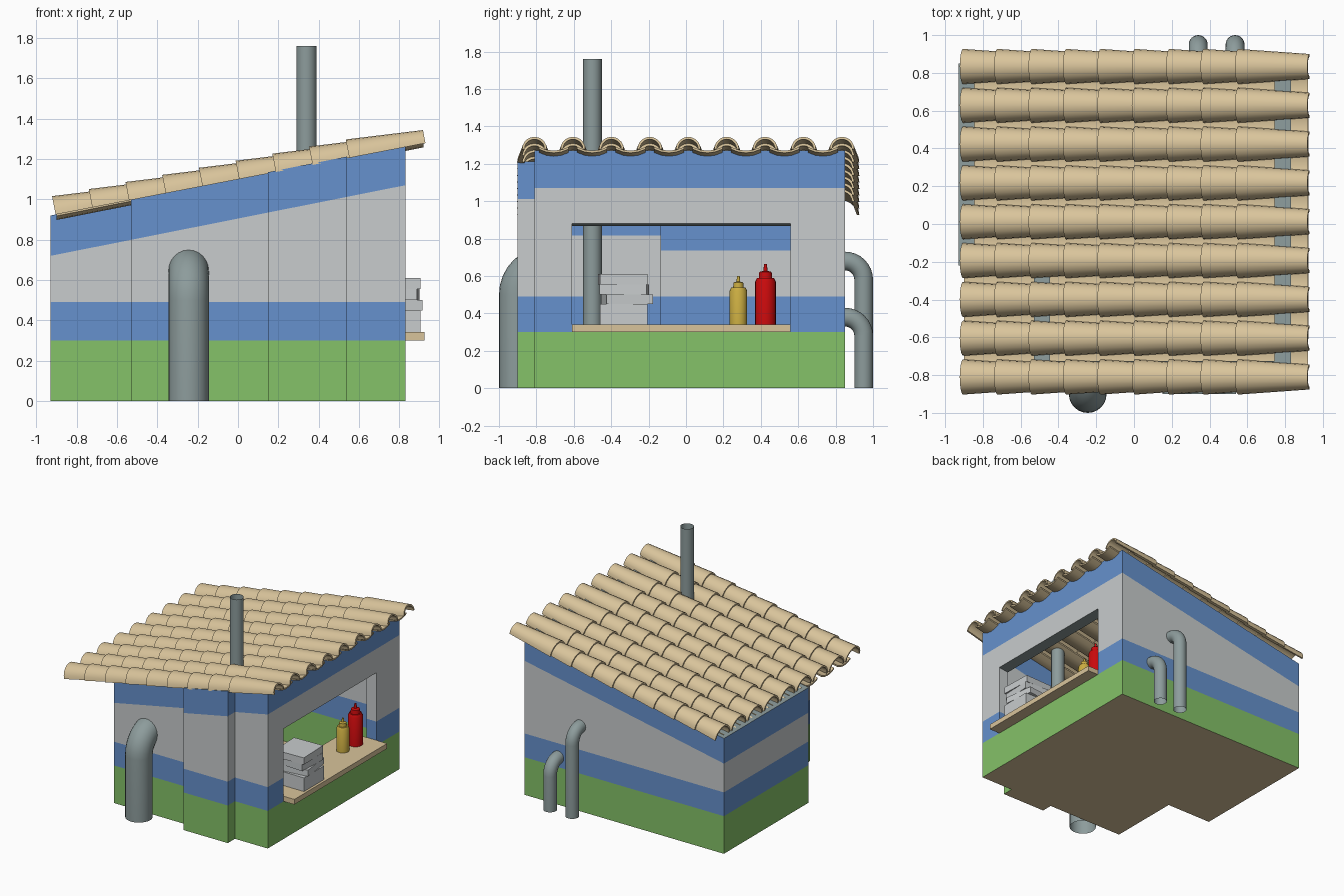
import bpy, bmesh, math
from mathutils import Vector, Matrix

if "Cube" in bpy.data.objects:
    bpy.data.objects.remove(bpy.data.objects["Cube"])


def material(name, r, g, b):
    lin = [((c / 255 + 0.055) / 1.055) ** 2.4 for c in (r, g, b)]
    m = bpy.data.materials.new(name)
    m.diffuse_color = (*lin, 1)
    m.use_nodes = True
    m.node_tree.nodes["Principled BSDF"].inputs["Base Color"].default_value = m.diffuse_color
    return m


GREEN = material("green paint", 133, 194, 104)
BLUE = material("blue paint", 102, 145, 205)
GREY = material("light grey", 200, 204, 205)
TAN = material("tan clay", 217, 196, 155)
PIPE = material("pipe grey", 141, 156, 156)
RED = material("red plastic", 203, 10, 12)
YELLOW = material("yellow plastic", 204, 174, 66)


def make(name, bm, mats, smooth=False):
    me = bpy.data.meshes.new(name)
    bm.to_mesh(me)
    bm.free()
    for m in mats:
        me.materials.append(m)
    ob = bpy.data.objects.new(name, me)
    bpy.context.collection.objects.link(ob)
    if smooth:
        bpy.ops.object.select_all(action='DESELECT')
        ob.select_set(True)
        bpy.context.view_layer.objects.active = ob
        bpy.ops.object.shade_smooth_by_angle(angle=math.radians(40))
    return ob


def skin(bm, rings, closed=True):
    """Join successive rings of points with quads."""
    vs = [[bm.verts.new(p) for p in r] for r in rings]
    n = len(vs[0])
    for a, b in zip(vs, vs[1:]):
        for i in range(n if closed else n - 1):
            j = (i + 1) % n
            bm.faces.new((a[i], a[j], b[j], b[i]))
    return vs


def box(name, x0, x1, y0, y1, z0, z1, mat, turn=0):
    bm = bmesh.new()
    bmesh.ops.create_cube(bm, size=1)
    bm.transform(Matrix.Translation(((x0 + x1) / 2, (y0 + y1) / 2, (z0 + z1) / 2))
                 @ Matrix.Rotation(math.radians(turn), 4, 'Z')
                 @ Matrix.Diagonal((x1 - x0, y1 - y0, z1 - z0, 1)))
    return make(name, bm, [mat])


# --- walls: footprint rings stacked in painted bands, roof line rising along x
def roof_z(x):
    return 0.92 + 0.199 * (x + 0.93)


def levels(x):
    stripe = roof_z(x) - 0.2
    return [0, 0.30, 0.34, 0.49, 0.49 + 0.672 * (stripe - 0.49), stripe, roof_z(x)]


outer = [(-.53, -.81), (.15, -.81), (.15, -.9), (.54, -.9), (.54, -.81), (.83, -.81),
         (.83, -.61), (.83, .56), (.83, .85), (-.93, .85), (-.93, -.22), (-.53, -.22)]
inner = [(-.445, -.725), (.15, -.725), (.2, -.725), (.5, -.725), (.54, -.725), (.745, -.725),
         (.745, -.61), (.745, .56), (.745, .765), (-.845, .765), (-.845, -.135), (-.445, -.135)]
band = [0, 1, 1, 2, 2, 1]
WINDOW = 6
bm = bmesh.new()
O = [[bm.verts.new((x, y, z)) for z in levels(x)] for x, y in outer]
I = [[bm.verts.new((x, y, z)) for z in levels(x)] for x, y in inner]
n = len(outer)


def face(mat, *vs):
    bm.faces.new(vs).material_index = mat


for i in range(n):
    j = (i + 1) % n
    for k, m in enumerate(band):
        if i == WINDOW and k in (2, 3):
            continue
        face(m, O[i][k], O[j][k], O[j][k + 1], O[i][k + 1])
        face(m, I[j][k], I[i][k], I[i][k + 1], I[j][k + 1])
    face(4, O[i][6], O[j][6], I[j][6], I[i][6])            # wall top
a, b = WINDOW, WINDOW + 1
for k in (2, 3):                                            # window jambs
    face(band[k], O[a][k], O[a][k + 1], I[a][k + 1], I[a][k])
    face(band[k], O[b][k], I[b][k], I[b][k + 1], O[b][k + 1])
face(4, O[a][4], O[b][4], I[b][4], I[a][4])                 # lintel underside
face(3, *[O[i][0] for i in reversed(range(n))])             # floor
make("walls", bm, [GREEN, BLUE, GREY, TAN, PIPE])

# --- serving counter
box("counter", 0.56, 0.925, -0.61, 0.56, 0.30, 0.341, TAN)

# --- roof: tapered half-round cover tiles in overlapping rows, troughs between
SLOPE = math.atan(0.193)
along = Vector((math.cos(SLOPE), 0, math.sin(SLOPE)))
up = Vector((-math.sin(SLOPE), 0, math.cos(SLOPE)))
side = Vector((0, 1, 0))
row_y = [-0.81 + 0.2055 * r for r in range(9)]
SEG = 10


def tile_ring(center, r, thick=0.013):
    angles = [math.pi * s / SEG for s in range(SEG + 1)]
    arc = [(r, t) for t in angles] + [(r - thick, t) for t in reversed(angles)]
    return [center + side * (q * math.cos(t)) + up * (q * math.sin(t)) for q, t in arc]


bm = bmesh.new()
for y in row_y:
    for k in range(9):
        start = Vector((-0.905, y, 0.925)) + along * (0.1855 * k)
        end = start + along * 0.385
        p, q = tile_ring(start, 0.093), tile_ring(end, 0.066)
        skin(bm, [p, q, p])
bmesh.ops.remove_doubles(bm, verts=bm.verts, dist=1e-6)
bm.free()

bm = bmesh.new()
for y in row_y:
    for k in range(9):
        start = Vector((-0.905, y, 0.925)) + along * (0.1855 * k)
        vs = skin(bm, [tile_ring(start, 0.093), tile_ring(start + along * 0.385, 0.066)])
        for ring in vs:                                     # rims at both ends
            m = len(ring)
            for s in range(SEG):
                bm.faces.new((ring[s], ring[s + 1], ring[m - 2 - s], ring[m - 1 - s]))
bmesh.ops.recalc_face_normals(bm, faces=bm.faces)
make("roof_cover_tiles", bm, [TAN], True)

bm = bmesh.new()
for y in row_y[:-1]:
    prof = [(w * 0.08, 0.02 * w * w) for w in (-1, -0.5, 0, 0.5, 1)]
    prof += [(v, h - 0.012) for v, h in reversed(prof)]
    rings = [[Vector((x, y + 0.103 + v, z + h)) for v, h in prof]
             for x, z in ((-0.9, 0.91), (0.92, 1.27))]
    for ring in skin(bm, rings):
        for s in range(4):
            bm.faces.new((ring[s], ring[s + 1], ring[8 - s], ring[9 - s]))
bmesh.ops.recalc_face_normals(bm, faces=bm.faces)
make("roof_trough_tiles", bm, [TAN], True)


# --- pipes: round section swept along a path in the y-z plane, open ends
def pipe(name, x, r, path, sides=24):
    bm = bmesh.new()
    rings = []
    for y, z, tilt in path:
        d = Vector((0, math.cos(tilt), math.sin(tilt)))     # across the pipe
        rings.append([Vector((x, y, z)) + d * (r * math.cos(t)) + Vector((r * math.sin(t), 0, 0))
                      for t in (2 * math.pi * s / sides for s in range(sides))])
    skin(bm, rings)
    bmesh.ops.recalc_face_normals(bm, faces=bm.faces)
    make(name, bm, [PIPE], True)


def elbow(name, x, r, bend, y, z, sign):
    """Rises at y, then bends at height z towards the wall (sign = outward y)."""
    path = [(y, 0, 0)]
    for s in range(9):
        t = math.pi / 2 * s / 8
        path.append((y - sign * bend * (1 - math.cos(t)), z + bend * math.sin(t), sign * t))
    pipe(name, x, r, path)


elbow("front_pipe", -0.245, 0.10, 0.16, -0.90, 0.50, -1)
elbow("back_pipe_tall", 0.34, 0.05, 0.10, 0.95, 0.58, 1)
elbow("back_pipe_short", 0.535, 0.05, 0.10, 0.95, 0.28, 1)
pipe("chimney", 0.34, 0.05, [(-0.5, 0.01, 0), (-0.5, 1.76, 0)])

# --- stack of boxes on the counter
stack = [(0.65, 0.905, -0.46, -0.205, 0.341, 0.45, 0), (0.65, 0.90, -0.44, -0.19, 0.45, 0.50, 7),
         (0.64, 0.895, -0.455, -0.205, 0.50, 0.555, -3), (0.65, 0.90, -0.465, -0.21, 0.555, 0.61, 2)]
for i, (*dims, turn) in enumerate(stack):
    box(f"carton_{i + 1}", *dims, GREY, turn)


# --- squeeze bottles, lathed
def bottle(name, x, y, profile, mat):
    bm = bmesh.new()
    rings = [[Vector((x + r * math.cos(t), y + r * math.sin(t), z))
              for t in (2 * math.pi * s / 20 for s in range(20))] for r, z in profile]
    vs = skin(bm, rings)
    bm.faces.new(vs[-1])
    bm.faces.new(vs[0])
    bmesh.ops.recalc_face_normals(bm, faces=bm.faces)
    make(name, bm, [mat], True)


bottle("red_bottle", 0.74, 0.425, [(.055, .341), (.055, .57), (.045, .59), (.036, .59), (.033, .622),
                                   (.011, .627), (.008, .663)], RED)
bottle("yellow_bottle", 0.73, 0.28, [(.047, .341), (.047, .52), (.038, .538), (.028, .538), (.026, .565),
                                     (.01, .57), (.007, .60)], YELLOW)
